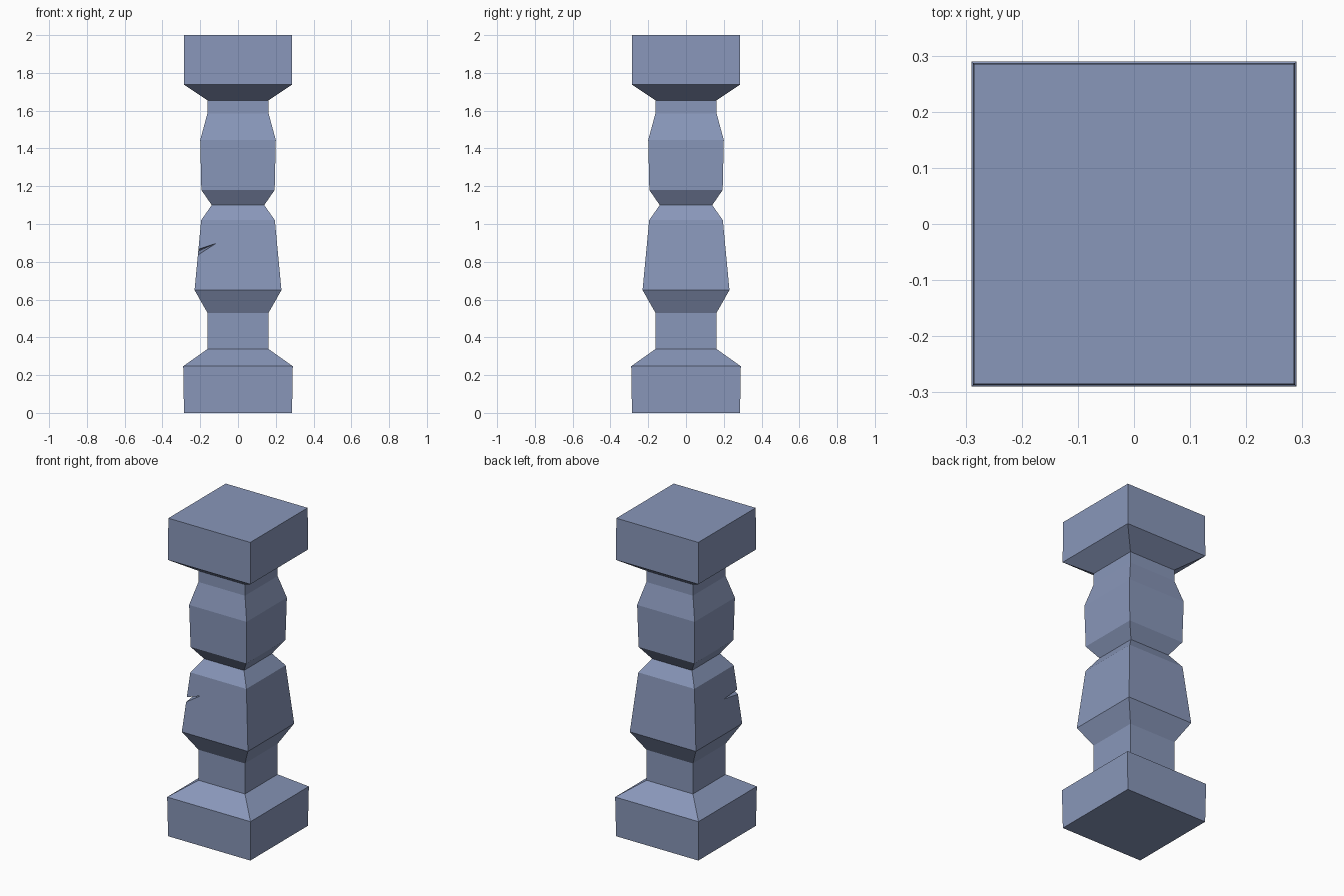
import bpy, bmesh
from mathutils import Vector

if "Cube" in bpy.data.objects:
    bpy.data.objects.remove(bpy.data.objects["Cube"])


def make_object(name, bm):
    bmesh.ops.recalc_face_normals(bm, faces=bm.faces[:])
    mesh = bpy.data.meshes.new(name)
    bm.to_mesh(mesh)
    bm.free()
    obj = bpy.data.objects.new(name, mesh)
    bpy.context.collection.objects.link(obj)
    return obj


# Blue-grey stone
stone = bpy.data.materials.new("blue_grey_stone")
stone.diffuse_color = (0.25, 0.31, 0.49, 1)
stone.use_nodes = True
stone.node_tree.nodes["Principled BSDF"].inputs["Base Color"].default_value = stone.diffuse_color

# Square pillar: (half width, height) for each ring
profile = [(0.286, 0), (0.290, 0.247), (0.162, 0.338), (0.162, 0.53),
           (0.230, 0.65), (0.195, 1.02), (0.139, 1.10), (0.194, 1.18),
           (0.20, 1.445), (0.162, 1.585), (0.162, 1.655), (0.287, 1.738),
           (0.285, 2.0)]
bm = bmesh.new()
rings = [[bm.verts.new((sx * w, sy * w, z))
          for sx, sy in ((-1, -1), (1, -1), (1, 1), (-1, 1))] for w, z in profile]
for low, high in zip(rings, rings[1:]):
    for i in range(4):
        j = (i + 1) % 4
        bm.faces.new((low[i], low[j], high[j], high[i]))
bm.faces.new(rings[0])
bm.faces.new(rings[-1])
pillar = make_object("pillar", bm)
pillar.data.materials.append(stone)

# Wedge that chips the front left corner, pushed out past the surface
tip_front = Vector((-0.117, -0.207, 0.897))
tip_side = Vector((-0.209, -0.08, 0.857))
middle = (tip_front + tip_side) / 2
along = (tip_front - tip_side) * 0.3
bm = bmesh.new()
points = [tip_front + along, tip_side - along]
for z in (0.866, 0.838):
    corner = Vector((-0.21, -0.21, z))
    points.append(corner + (corner - middle) * 0.5)
v = [bm.verts.new(p) for p in points]
for a, b, c in ((0, 1, 2), (0, 1, 3), (0, 2, 3), (1, 2, 3)):
    bm.faces.new((v[a], v[b], v[c]))
cutter = make_object("notch_cutter", bm)
cutter.data.materials.append(stone)
cutter.hide_render = True
cutter.hide_set(True)

# Cut the chip
cut = pillar.modifiers.new("notch", 'BOOLEAN')
cut.operation = 'DIFFERENCE'
cut.solver = 'EXACT'
cut.object = cutter
